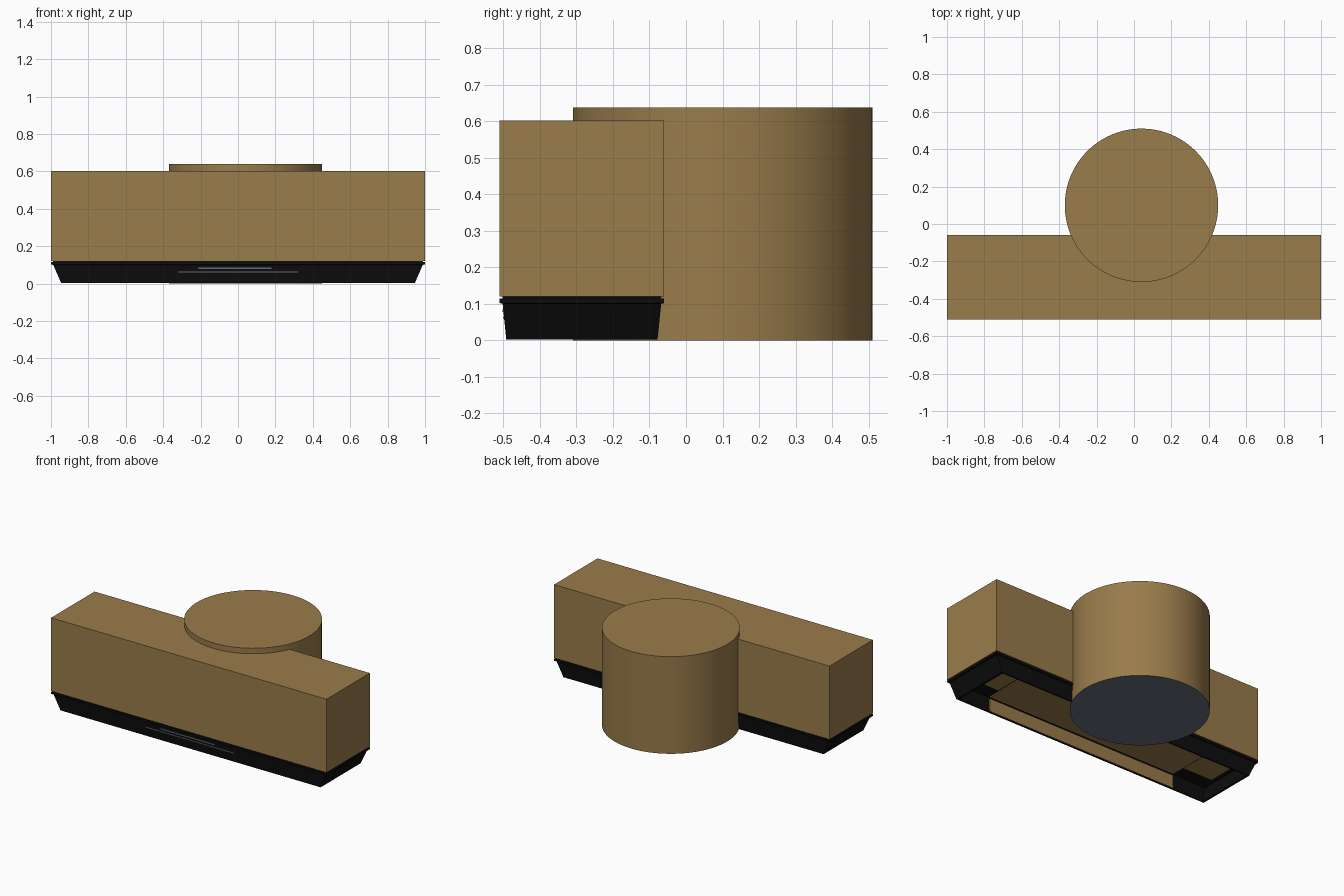
import bpy, bmesh, math
from mathutils import Matrix

if "Cube" in bpy.data.objects:
    bpy.data.objects.remove(bpy.data.objects["Cube"])


def material(name, rgb):
    m = bpy.data.materials.new(name)
    m.use_nodes = True
    m.diffuse_color = (*rgb, 1)
    m.node_tree.nodes["Principled BSDF"].inputs["Base Color"].default_value = (*rgb, 1)
    return m


wood = material("warm brown", (0.32, 0.2, 0.07))
black = material("matte black", (0.004, 0.004, 0.004))
steel = material("blue grey steel", (0.13, 0.155, 0.195))


def finish(bm, name, *mats):
    bmesh.ops.recalc_face_normals(bm, faces=bm.faces)
    mesh = bpy.data.meshes.new(name)
    bm.to_mesh(mesh)
    bm.free()
    for m in mats:
        mesh.materials.append(m)
    ob = bpy.data.objects.new(name, mesh)
    bpy.context.collection.objects.link(ob)
    return ob


def box(name, x, y, z, mat):
    bm = bmesh.new()
    bmesh.ops.create_cube(bm, size=1)
    for v in bm.verts:
        for i, (lo, hi) in enumerate((x, y, z)):
            v.co[i] = hi if v.co[i] > 0 else lo
    return finish(bm, name, mat)


MID_Y = -0.285

# main wooden body
box("wooden_body", (-1, 1), (-0.51, -0.06), (0.12, 0.602), wood)

# tapered hollow tray under the body: rectangles (half x, half y, z) from top outside to ceiling inside
bm = bmesh.new()
rings = []
for hx, hy, z in ((0.99, 0.217, 0.12), (0.99, 0.217, 0.115), (1, 0.225, 0.115), (1, 0.225, 0.102),
                  (0.988, 0.217, 0.1), (0.945, 0.207, 0.002), (0.93, 0.198, 0.002), (0.955, 0.205, 0.105)):
    rings.append([bm.verts.new((sx * hx, MID_Y + sy * hy, z))
                  for sx, sy in ((-1, -1), (1, -1), (1, 1), (-1, 1))])
for a, b in zip(rings, rings[1:]):
    for i in range(4):
        j = (i + 1) % 4
        bm.faces.new((a[i], a[j], b[j], b[i]))
bm.faces.new(rings[0])
bm.faces.new(rings[-1])
finish(bm, "tapered_tray", black)

# wooden panels inside the tray
box("inner_ceiling_panel", (-0.7, 0.7), (-0.478, -0.1), (0.098, 0.106), wood)
box("inner_front_panel", (-0.7, 0.7), (-0.485, -0.479), (0.006, 0.092), wood)
for side, name in ((-1, "right"), (1, "left")):
    xs = sorted((side * 0.71, side * 0.92))
    box(name + "_end_panel", xs, (-0.39, -0.12), (0.1, 0.106), wood)

# thin steel control strips on the front of the tray
box("upper_control_strip", (-0.21, 0.18), (-0.503, -0.497), (0.078, 0.085), steel)
box("lower_control_strip", (-0.32, 0.32), (-0.501, -0.495), (0.06, 0.065), steel)

# round wooden duct with a steel underside
bm = bmesh.new()
bmesh.ops.create_cone(bm, cap_ends=True, segments=96, radius1=0.41, radius2=0.41, depth=0.638,
                      matrix=Matrix.Translation((0.04, 0.1, 0.319)))
bmesh.ops.recalc_face_normals(bm, faces=bm.faces)
for f in bm.faces:
    f.material_index = 1 if f.normal.z < -0.9 else 0
duct = finish(bm, "round_duct", wood, steel)
bpy.ops.object.select_all(action="DESELECT")
duct.select_set(True)
bpy.context.view_layer.objects.active = duct
bpy.ops.object.shade_smooth_by_angle(angle=math.radians(30))
